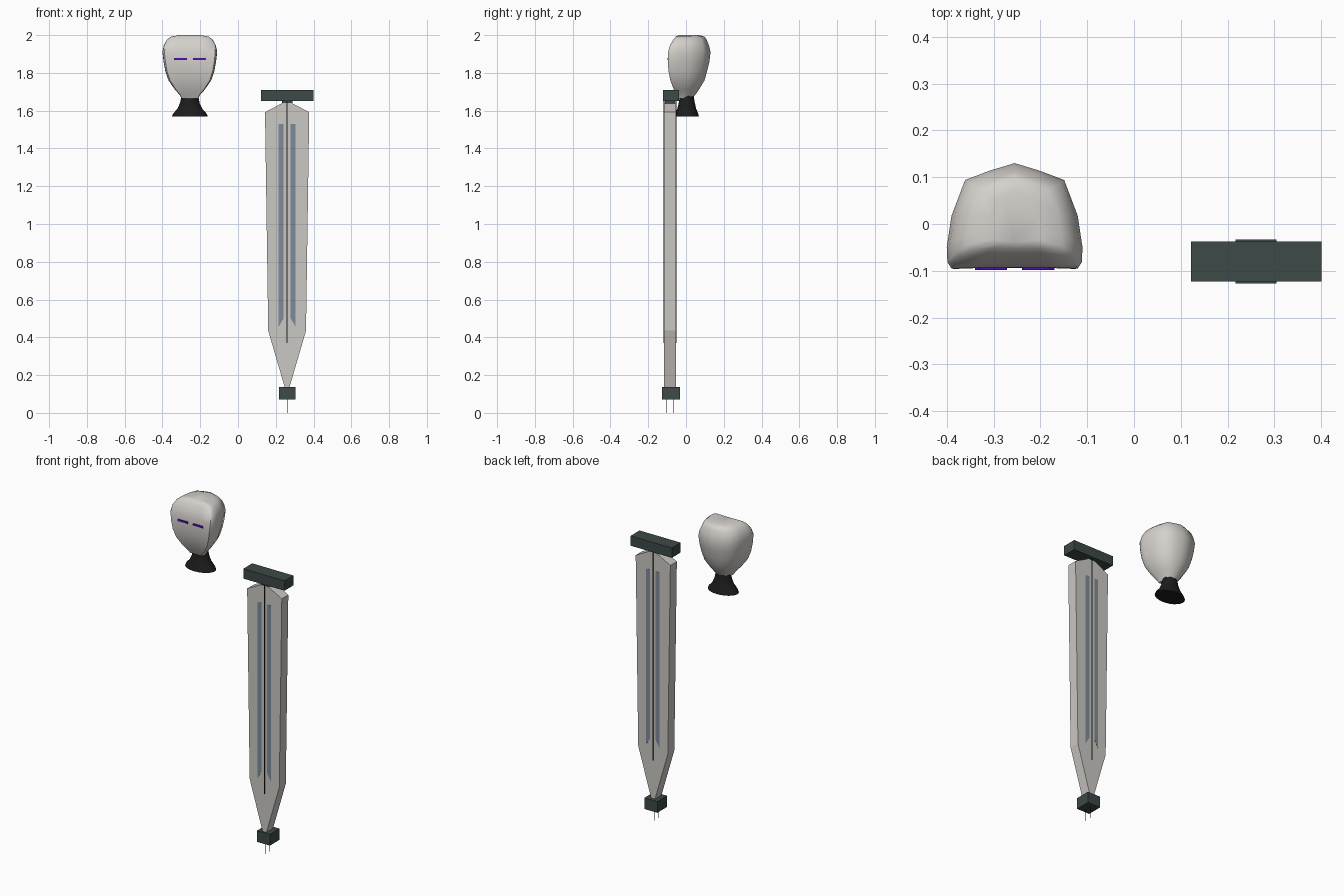
import bpy, math

if "Cube" in bpy.data.objects:
    bpy.data.objects.remove(bpy.data.objects["Cube"])


def material(name, rgb):
    m = bpy.data.materials.new(name)
    m.diffuse_color = (*rgb, 1)
    m.use_nodes = True
    m.node_tree.nodes["Principled BSDF"].inputs["Base Color"].default_value = m.diffuse_color
    return m


HEAD = material("pale grey", (0.66, 0.63, 0.60))
BLADE = material("warm grey", (0.60, 0.58, 0.55))
GUARD = material("dark green grey", (0.046, 0.068, 0.065))
GROOVE = material("slate blue", (0.21, 0.26, 0.32))
BLACK = material("black", (0.012, 0.012, 0.012))
EYE = material("purple", (0.08, 0.005, 0.38))

HX, BX, BY = -0.255, 0.26, -0.084     # head centre, blade centre
Y0, Y1 = -0.116, -0.053               # blade front and back


def make(name, verts, faces, mat, smooth=0):
    me = bpy.data.meshes.new(name)
    me.from_pydata(verts, [], faces)
    me.materials.append(mat)
    ob = bpy.data.objects.new(name, me)
    bpy.context.collection.objects.link(ob)
    bpy.ops.object.select_all(action='DESELECT')
    bpy.context.view_layer.objects.active = ob
    ob.select_set(True)
    bpy.ops.object.mode_set(mode='EDIT')
    bpy.ops.mesh.select_all(action='SELECT')
    bpy.ops.mesh.normals_make_consistent(inside=False)
    bpy.ops.object.mode_set(mode='OBJECT')
    if smooth:
        bpy.ops.object.shade_smooth_by_angle(angle=math.radians(smooth))
    return ob


def loft(name, rings, mat, smooth=0):
    """Closed skin over rings that all have the same number of points."""
    n = len(rings[0])
    faces = [tuple(range(n)), tuple(range((len(rings) - 1) * n, len(rings) * n))]
    for r in range(len(rings) - 1):
        for i in range(n):
            j = (i + 1) % n
            faces.append((r * n + i, r * n + j, (r + 1) * n + j, (r + 1) * n + i))
    return make(name, [p for ring in rings for p in ring], faces, mat, smooth)


def slab(name, outline, y0, y1, mat):
    """Extrude an x-z outline along y."""
    return loft(name, [[(x, y, z) for x, z in outline] for y in (y0, y1)], mat)


def box(name, x0, x1, y0, y1, z0, z1, mat):
    return slab(name, [(x0, z0), (x1, z0), (x1, z1), (x0, z1)], y0, y1, mat)


# Head: flat face, angular back; half outline as (width fraction, depth fraction)
half = [(0, 0.01), (0.5, 0.01), (0.93, 0), (0.99, 0.06), (1, 0.2),
        (0.93, 0.5), (0.73, 0.84), (0.36, 0.93), (0, 1)]
template = half + [(-u, v) for u, v in half[-2:0:-1]]
# z, half width, front y, back y
sections = [(1.665, 0.045, -0.040, 0.035), (1.685, 0.055, -0.050, 0.050),
            (1.71, 0.078, -0.064, 0.068), (1.76, 0.113, -0.083, 0.098),
            (1.81, 0.130, -0.093, 0.112), (1.86, 0.139, -0.096, 0.124),
            (1.91, 0.145, -0.095, 0.130), (1.945, 0.138, -0.085, 0.122),
            (1.975, 0.122, -0.068, 0.110), (1.992, 0.100, -0.054, 0.098),
            (2.0, 0.055, -0.040, 0.070)]
loft("head", [[(HX + u * w, f + v * (b - f), z) for u, v in template]
              for z, w, f, b in sections], HEAD, 50)

# Neck: flared black base
neck = [(1.57, 0.095, 0.064), (1.585, 0.088, 0.060), (1.61, 0.066, 0.050),
        (1.64, 0.052, 0.043), (1.68, 0.044, 0.036)]
loft("neck", [[(HX + w * math.cos(a * math.pi / 12),
                0.004 + d * math.sin(a * math.pi / 12), z) for a in range(24)]
              for z, w, d in neck], BLACK, 40)

# Eyes: thin glowing slits
for side in (-1, 1):
    a, b = sorted((HX + side * 0.016, HX + side * 0.085))
    box("eye", a, b, -0.098, -0.090, 1.868, 1.880, EYE)

# Blade: shouldered, tapering to the tip
right = [(0.008, 0.12), (0.100, 0.435), (0.117, 1.592), (0.026, 1.64)]
slab("blade", [(BX + x, z) for x, z in right] +
     [(BX - x, z) for x, z in reversed(right)], Y0, Y1, BLADE)

# Grooves and centre line on both faces
for y, out in ((Y0, -1), (Y1, 1)):
    ya, yb = sorted((y - out * 0.003, y + out * 0.001))
    for side in (-1, 1):
        outline = [(0.019, 0.50), (0.045, 0.455), (0.045, 1.53), (0.019, 1.53)]
        slab("groove", [(BX + side * x, z) for x, z in outline], ya, yb, GROOVE)
    yl = sorted((y - out * 0.003, y + out * 0.002))
    box("centre_line", BX - 0.003, BX + 0.003, *yl, 0.37, 1.65, BLACK)
    # Needle that runs inside the tip and shows beneath the end block
    yn = y - out * 0.012
    loft("tip_needle", [[(BX + sx * w, yn + sy * w, z) for sx, sy in
                         ((-1, -1), (1, -1), (1, 1), (-1, 1))]
                        for z, w in ((0.0, 0.0008), (0.37, 0.003))], BLACK)

# Collar, guard and end block
box("collar", BX - 0.028, BX + 0.028, -0.112, -0.058, 1.635, 1.66, GUARD)
box("guard", 0.122, 0.40, -0.123, -0.037, 1.65, 1.71, GUARD)
box("end_block", 0.217, 0.304, -0.127, -0.033, 0.07, 0.138, GUARD)
